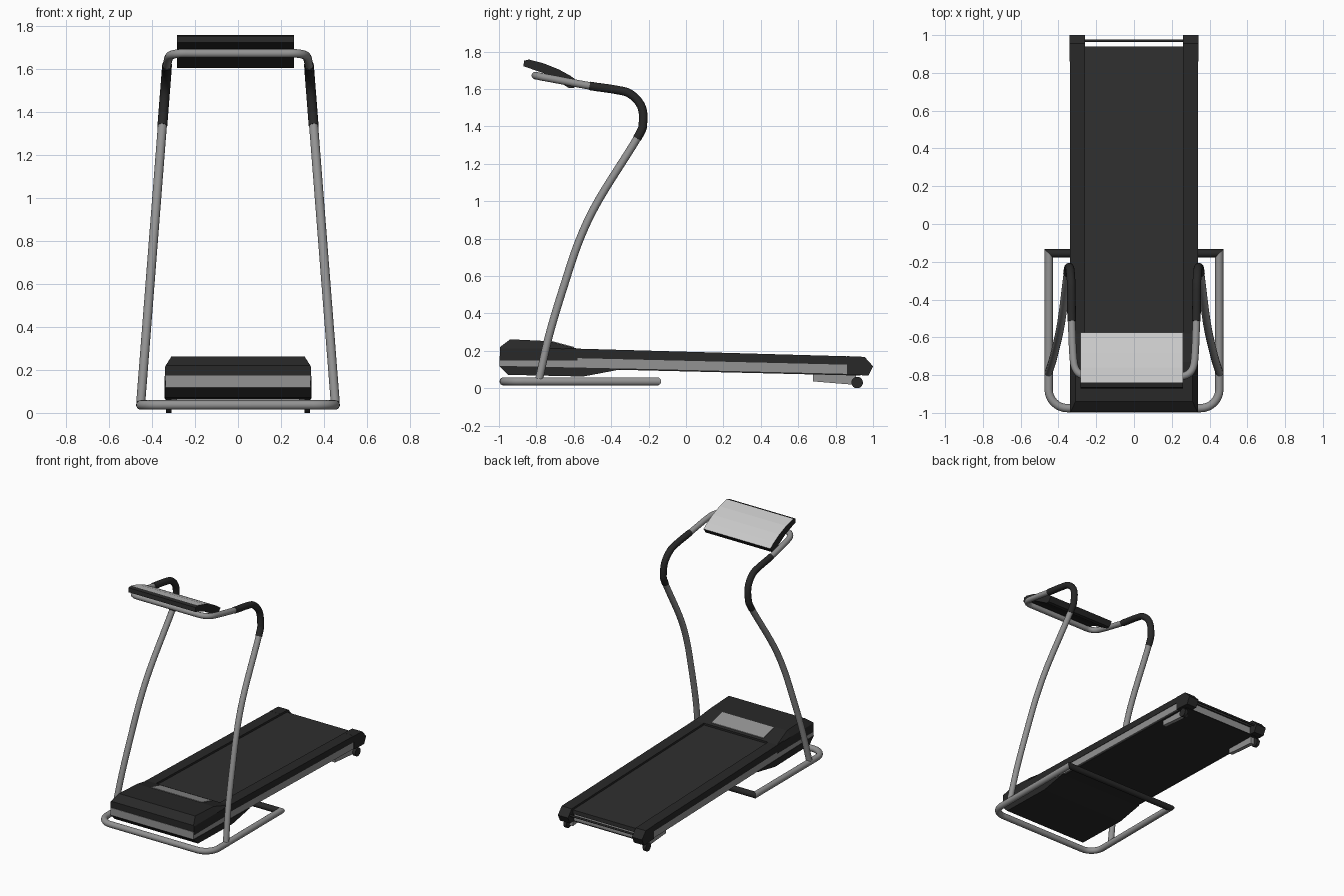
import bpy, bmesh, math
from mathutils import Vector

if "Cube" in bpy.data.objects:
    bpy.data.objects.remove(bpy.data.objects["Cube"])


def material(name, rgb):
    m = bpy.data.materials.new(name)
    m.use_nodes = True
    m.diffuse_color = (*rgb, 1)
    bsdf = m.node_tree.nodes["Principled BSDF"]
    bsdf.inputs["Base Color"].default_value = (*rgb, 1)
    bsdf.inputs["Roughness"].default_value = 0.6
    return m


GREY = material("metal grey", (0.29, 0.29, 0.29))
LIGHT = material("light grey", (0.58, 0.58, 0.58))
BLACK = material("plastic black", (0.021, 0.021, 0.021))
BELT = material("belt charcoal", (0.028, 0.028, 0.028))


def finish(bm, name, mats, mirror=False, smooth=False):
    """Turn a bmesh into a named object, optionally mirrored across x."""
    bmesh.ops.recalc_face_normals(bm, faces=bm.faces)
    me = bpy.data.meshes.new(name)
    bm.to_mesh(me)
    bm.free()
    ob = bpy.data.objects.new(name, me)
    bpy.context.collection.objects.link(ob)
    for m in mats:
        me.materials.append(m)
    if mirror:
        ob.modifiers.new("mirror", "MIRROR")
    if smooth:
        bpy.ops.object.select_all(action="DESELECT")
        ob.select_set(True)
        bpy.context.view_layer.objects.active = ob
        bpy.ops.object.shade_smooth_by_angle(angle=math.radians(40))
    return ob


def skin(bm, rings, caps=(True, True)):
    """Join equal rings of points with quads and close the chosen ends."""
    rows = [[bm.verts.new(p) for p in ring] for ring in rings]
    n = len(rows[0])
    for a, b in zip(rows, rows[1:]):
        for i in range(n):
            j = (i + 1) % n
            bm.faces.new((a[i], a[j], b[j], b[i]))
    for row, wanted in zip((rows[0], rows[-1]), caps):
        if wanted:
            bm.faces.new(row)


def prism(name, profile, x0, x1, mat, mirror=False):
    """Extrude a (y, z) profile from x0 to x1."""
    bm = bmesh.new()
    skin(bm, [[(x, y, z) for y, z in profile] for x in (x0, x1)])
    return finish(bm, name, [mat], mirror)


def tube(name, path, radius, mat, mitre=None, sides=16):
    """Sweep a circle along half a path and mirror it across x."""
    pts = [Vector(p) for p in path]
    rings, normal, last = [], None, None
    for i, p in enumerate(pts):
        t = (pts[min(i + 1, len(pts) - 1)] - pts[max(i - 1, 0)]).normalized()
        if normal is None:
            normal = t.orthogonal().normalized()
        else:
            normal = last.rotation_difference(t) @ normal
        side, last = t.cross(normal), t
        angles = [2 * math.pi * k / sides for k in range(sides)]
        rings.append([p + radius * (math.cos(a) * normal + math.sin(a) * side) for a in angles])
    bm = bmesh.new()
    skin(bm, rings, caps=[abs(p.x) > 0.001 for p in (pts[0], pts[-1])])
    if mitre:
        point, direction = mitre
        bmesh.ops.bisect_plane(bm, geom=bm.verts[:] + bm.edges[:] + bm.faces[:],
                               plane_co=point, plane_no=direction, clear_outer=True)
    return finish(bm, name, [mat], mirror=True, smooth=True)


def spline(points, steps=6):
    """Smooth curve through the points; returns evenly stepped samples."""
    p = [Vector(q) for q in points]
    p = [2 * p[0] - p[1]] + p + [2 * p[-1] - p[-2]]
    out = []
    for a, b, c, d in zip(p, p[1:], p[2:], p[3:]):
        for k in range(steps):
            t = k / steps
            out.append(0.5 * (2 * b + (c - a) * t + (2 * a - 5 * b + 4 * c - d) * t ** 2
                              + (3 * b - a - 3 * c + d) * t ** 3))
    return out + [p[-2]]


# Floor frame: rounded at the front, mitred onto a dark rear bar
FX, FRONT, REAR, FZ, R = 0.452, -0.975, -0.155, 0.037, 0.022
bend = 0.1
arc = [(FX - bend + bend * math.sin(a), FRONT + bend - bend * math.cos(a), FZ)
       for a in [math.pi / 2 * k / 8 for k in range(9)]]
corner = (FX, REAR, FZ)
tube("floor_frame", [(0, FRONT, FZ)] + arc + [(FX, REAR + 0.05, FZ)], R, GREY,
     mitre=(corner, (-1, 1, 0)))
tube("floor_frame_rear_bar", [(0, REAR, FZ), (FX + 0.05, REAR, FZ)], R, BLACK,
     mitre=(corner, (1, -1, 0)))

# Uprights, grips and console bar share one continuous path
side_path = [(-0.785, 0.05), (-0.73, 0.29), (-0.65, 0.556), (-0.568, 0.797), (-0.465, 1.01),
             (-0.262, 1.335), (-0.23, 1.42), (-0.24, 1.51), (-0.3, 1.575), (-0.38, 1.597),
             (-0.515, 1.617)]
path = [(0.456 - 0.078 * z, y, z) for y, z in side_path]
path += [(0.322, -0.7, 1.652), (0.308, -0.77, 1.665), (0.268, -0.803, 1.672),
         (0.2, -0.805, 1.672), (0, -0.805, 1.672)]
STEPS = 6
smooth_path = spline(path, STEPS)
grip_start, grip_end = 5 * STEPS, 10 * STEPS
tube("uprights", smooth_path[:grip_start + 1], 0.021, GREY)
tube("hand_grips", smooth_path[grip_start:grip_end + 1], 0.023, BLACK)
tube("console_bar", smooth_path[grip_end:], 0.02, GREY)

# Console with a curved light top
console = prism("console",
                [(-0.865, 1.752), (-0.87, 1.722), (-0.76, 1.685), (-0.625, 1.605), (-0.6, 1.605),
                 (-0.575, 1.64), (-0.62, 1.672), (-0.68, 1.705), (-0.76, 1.737), (-0.84, 1.758)],
                -0.283, 0.26, BLACK)
console.data.materials.append(LIGHT)
for f in console.data.polygons:
    if f.normal.z > 0.5 and f.center.y > -0.84:
        f.material_index = 1

# Motor hood with chamfered upper edges
bm = bmesh.new()
half = [(-0.995, 0.22), (-0.94, 0.262), (-0.73, 0.252), (-0.58, 0.212)]
rings = []
for y, top in half:
    low = min(top, 0.218) - 0.004
    inset = 0.31 if top > 0.23 else 0.335
    rings.append([(-0.34, y, 0.15), (-0.34, y, low), (-inset, y, top),
                  (inset, y, top), (0.34, y, low), (0.34, y, 0.15)])
skin(bm, rings)
finish(bm, "motor_hood", [BLACK])

# Grey panel on the rear slope of the hood
prism("hood_panel", [(-0.72, 0.2535), (-0.72, 0.245), (-0.6, 0.213), (-0.6, 0.2215)],
      -0.21, 0.21, GREY)

# Grey chassis band, belly under the motor and underside plate
prism("chassis_band", [(-0.998, 0.173), (0.93, 0.125), (0.93, 0.073), (-0.35, 0.104),
                       (-0.998, 0.118)], -0.337, 0.337, GREY)
prism("motor_belly", [(-0.998, 0.12), (-0.95, 0.072), (-0.55, 0.063), (-0.35, 0.101),
                      (-0.35, 0.106)], -0.34, 0.34, BLACK)
prism("underside_plate", [(-0.4, 0.106), (-0.4, 0.1), (0.932, 0.068), (0.932, 0.074)],
      -0.325, 0.325, BLACK)

# Running belt, side rails and rear end caps
prism("running_belt", [(-0.65, 0.2), (0.94, 0.155), (0.94, 0.125), (-0.65, 0.16)],
      -0.262, 0.262, BELT)
prism("side_rails", [(-0.65, 0.214), (0.87, 0.171), (0.87, 0.126), (-0.65, 0.163)],
      0.26, 0.34, BLACK, mirror=True)
prism("end_caps", [(0.86, 0.172), (0.955, 0.168), (1.0, 0.118), (0.975, 0.068), (0.86, 0.074)],
      0.26, 0.342, BLACK, mirror=True)
tube("rear_rod", [(0, 0.97, 0.125), (0.27, 0.97, 0.125)], 0.007, BLACK, sides=10)

# Rear feet: grey brackets carrying small wheels
prism("foot_brackets", [(0.68, 0.08), (0.68, 0.037), (0.91, 0.018), (0.91, 0.07)],
      0.283, 0.312, GREY, mirror=True)
tube("foot_wheels", [(0.31, 0.915, 0.031), (0.334, 0.915, 0.031)], 0.031, BLACK, sides=20)
